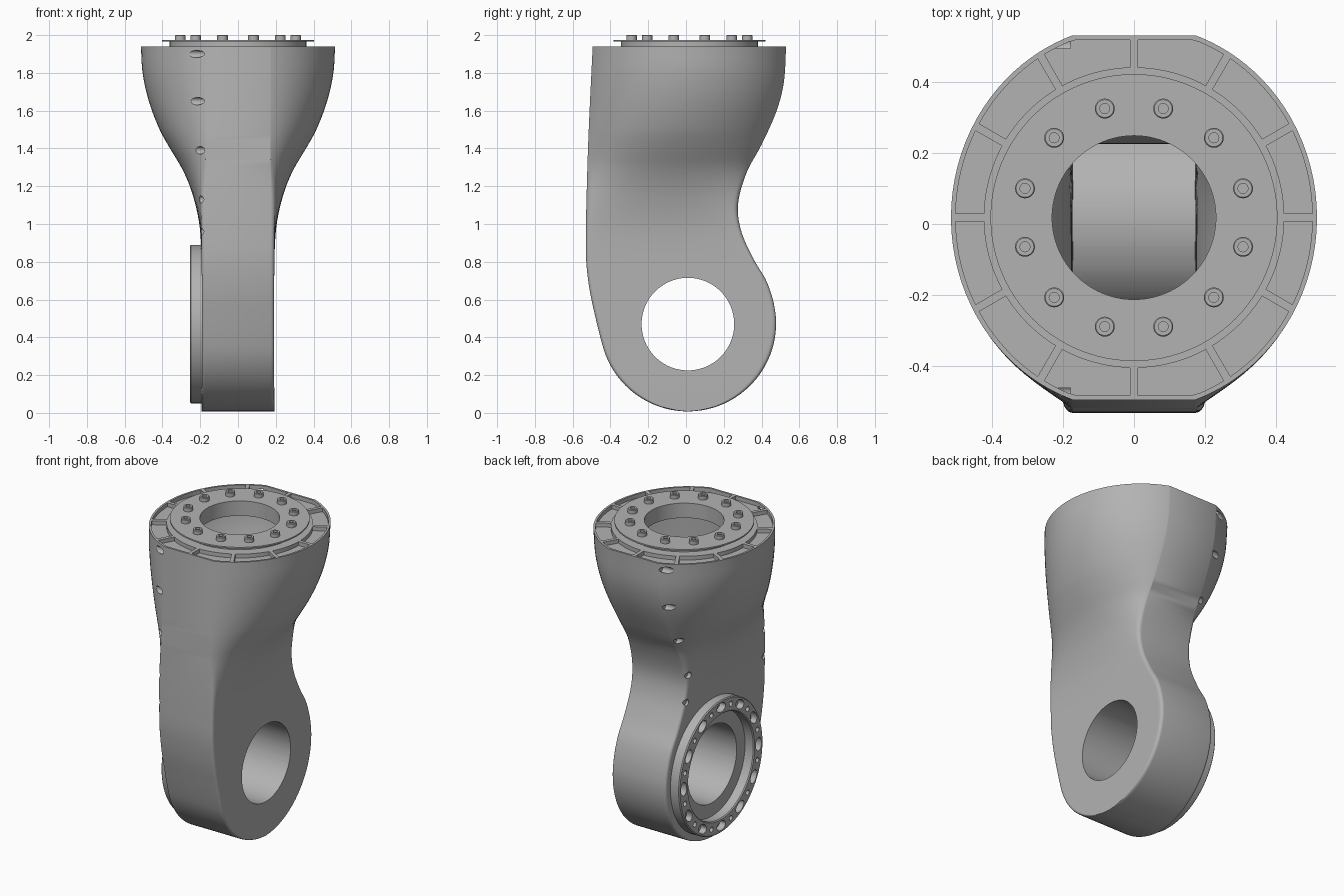
import bpy, bmesh
from math import sin, cos, pi, sqrt, radians
from mathutils import Matrix, Vector

cube = bpy.data.objects.get("Cube")
if cube:
    bpy.data.objects.remove(cube)

grey = bpy.data.materials.new("cast_grey")
grey.use_nodes = True
grey.diffuse_color = (0.45, 0.45, 0.45, 1)
grey.node_tree.nodes["Principled BSDF"].inputs["Base Color"].default_value = (0.45, 0.45, 0.45, 1)

AXIS_Y, AXIS_Z, END_R = 0.01, 0.475, 0.467   # rounded lower end
TOP_Y, TOP_Z = 0.018, 1.94                   # mounting face
FLAT = 0.172                                 # half width of the flat front band


# ---- helpers ----
def make(name, bm):
    bmesh.ops.recalc_face_normals(bm, faces=bm.faces)
    mesh = bpy.data.meshes.new(name)
    bm.to_mesh(mesh)
    bm.free()
    obj = bpy.data.objects.new(name, mesh)
    bpy.context.collection.objects.link(obj)
    mesh.materials.append(grey)
    return obj


def cut(obj, cutter):
    cutter.hide_render = True
    mod = obj.modifiers.new("cut", 'BOOLEAN')
    mod.operation, mod.solver, mod.object = 'DIFFERENCE', 'EXACT', cutter
    bpy.context.view_layer.objects.active = obj
    bpy.ops.object.modifier_apply(modifier=mod.name)
    bpy.data.objects.remove(cutter)


def smooth(obj):
    bpy.ops.object.select_all(action='DESELECT')
    obj.select_set(True)
    bpy.context.view_layer.objects.active = obj
    bpy.ops.object.shade_smooth_by_angle(angle=radians(28))


def add_cylinder(bm, start, end, r, segs=96, squash=None):
    start, end = Vector(start), Vector(end)
    d = end - start
    m = Matrix.Translation((start + end) / 2) @ d.to_track_quat('Z', 'Y').to_matrix().to_4x4()
    if squash:
        m = Matrix.Translation((start + end) / 2) @ squash @ m.to_3x3().to_4x4()
    bmesh.ops.create_cone(bm, cap_ends=True, segments=segs, radius1=r, radius2=r,
                          depth=d.length, matrix=m)


def cylinder(name, start, end, r, segs=96):
    bm = bmesh.new()
    add_cylinder(bm, start, end, r, segs)
    return make(name, bm)


def lathe(name, profile, place, segs=96):
    """Closed (radius, height) profile turned about z, then placed."""
    bm = bmesh.new()
    rings = [[bm.verts.new(place @ Vector((r * cos(2 * pi * i / segs), r * sin(2 * pi * i / segs), h)))
              for r, h in profile] for i in range(segs)]
    n = len(profile)
    for i in range(segs):
        a, b = rings[i], rings[(i + 1) % segs]
        for j in range(n):
            k = (j + 1) % n
            bm.faces.new((a[j], b[j], b[k], a[k]))
    return make(name, bm)


def curve(points, z):
    """Smooth interpolation through (z, value) points."""
    n = len(points)
    i = max(k for k in range(n - 1) if points[k][0] <= z or k == 0)

    def slope(k):
        (z0, v0), (z1, v1) = points[max(k - 1, 0)], points[min(k + 1, n - 1)]
        return (v1 - v0) / (z1 - z0)
    (z0, v0), (z1, v1) = points[i], points[i + 1]
    d = z1 - z0
    t = (z - z0) / d
    return ((2 * t**3 - 3 * t**2 + 1) * v0 + (t**3 - 2 * t**2 + t) * d * slope(i)
            + (3 * t**2 - 2 * t**3) * v1 + (t**3 - t**2) * d * slope(i + 1))


# ---- body outlines over height ----
FRONT = [(0.3, -0.423), (0.36, -0.443), (0.5, -0.478), (0.65, -0.51), (0.8, -0.528),
         (0.95, -0.53), (1.2, -0.525), (1.5, -0.515), (1.94, -0.494)]
BACK = [(0.52, 0.475), (0.6, 0.46), (0.7, 0.425), (0.81, 0.36), (0.96, 0.293), (1.1, 0.275),
        (1.27, 0.32), (1.42, 0.4), (1.6, 0.48), (1.75, 0.518), (1.94, 0.53)]
WIDTH = [(0, 0.192), (0.75, 0.192), (0.9, 0.196), (1.0, 0.205), (1.1, 0.225), (1.2, 0.255),
         (1.3, 0.3), (1.4, 0.36), (1.5, 0.415), (1.65, 0.472), (1.8, 0.505), (1.94, 0.514)]


def round_end(z):
    return sqrt(max(END_R**2 - (z - AXIS_Z)**2, 0))


def front_y(z):
    return AXIS_Y - round_end(z) if z < 0.36 else curve(FRONT, z)


def back_y(z):
    return AXIS_Y + round_end(z) if z < 0.52 else curve(BACK, z)


def section(z, inset_x, inset_y, n=44):
    """Flat front and back joined by sides that swell from slab to circle."""
    yf, yb = front_y(z) + inset_y, back_y(z) - inset_y
    h, c = (yb - yf) / 2, (yb + yf) / 2
    flat, half = FLAT - inset_x, curve(WIDTH, z) - inset_x
    s = min(max((z - 0.75) / 0.6, 0), 1)
    s = s * s * (3 - 2 * s)
    big = 1.06
    low = sqrt(big**2 - 1)
    r = min(0.02, h)
    side = []
    for i in range(n + 1):
        u = -cos(pi * i / n)
        disc = (sqrt(big**2 - u * u) - low) / (big - low)
        d = min(max((abs(u) * h - (h - r)) / r, 0), 1)
        slab = sqrt(1 - d * d)
        side.append((flat + (half - flat) * (s * disc + (1 - s) * slab), c + u * h))
    return side + [(-x, y) for x, y in reversed(side)]


def loft(name, heights, inset_x=0, inset_y=0):
    bm = bmesh.new()
    rings = [[bm.verts.new((x, y, z)) for x, y in section(z, inset_x, inset_y)] for z in heights]
    n = len(rings[0])
    for a, b in zip(rings, rings[1:]):
        for i in range(n):
            bm.faces.new((a[i], a[(i + 1) % n], b[(i + 1) % n], b[i]))
    bm.faces.new(rings[0])
    bm.faces.new(rings[-1])
    return make(name, bm)


def steps(a, b, n):
    return [a + (b - a) * i / n for i in range(n + 1)]


# ---- hollow body ----
lower = [AXIS_Z - END_R * cos(radians(t)) for t in steps(3, 87, 28)]
body = loft("arm_body", lower + steps(0.48, TOP_Z, 56))
cavity = loft("cavity", steps(0.1, 1.88, 60), 0.02, 0.05)
cut(cavity, cylinder("joint_tube", (-1, AXIS_Y, AXIS_Z), (1, AXIS_Y, AXIS_Z), 0.285))
cut(body, cavity)
cut(body, cylinder("joint_bore", (-1, AXIS_Y, 0.47), (1, AXIS_Y, 0.47), 0.245))
cut(body, cylinder("top_bore", (0, TOP_Y, 1.8), (0, TOP_Y, 2.2), 0.23))

# Sector pockets around the mounting face
bm = bmesh.new()
for k in range(12):
    a0, a1 = radians(30 * k), radians(30 * k + 30)
    inner, outer = [], []
    for t in steps(0, 1, 10):
        for ring, gap in ((inner, 0.011 / 0.42), (outer, 0.011 / 0.5)):
            a = a0 + gap + (a1 - a0 - 2 * gap) * t
            c, s = cos(a), sin(a)
            r = 0.422
            if ring is outer:
                r = min(1 / sqrt((c / 0.514)**2 + (s / 0.543)**2), 0.512 / max(abs(s), 0.01)) - 0.013
            ring.append((r * c, TOP_Y + r * s))
    loop = inner + outer[::-1]
    base = bm.faces.new([bm.verts.new((x, y, TOP_Z - 0.025)) for x, y in loop])
    up = bmesh.ops.extrude_face_region(bm, geom=[base])
    bmesh.ops.translate(bm, vec=(0, 0, 0.1), verts=[g for g in up["geom"] if isinstance(g, bmesh.types.BMVert)])
cut(body, make("pockets", bm))

# Screw bores along the seams of the right side
bm = bmesh.new()
for z in (1.9, 1.65, 1.39, 1.13, 0.96):
    for y in (front_y(z) + 0.022, back_y(z) - 0.022):
        add_cylinder(bm, (-0.7, y, z), (-0.178, y, z), 0.02, 20)
cut(body, make("screw_bores", bm))
smooth(body)

# ---- side flange with alternating bolt holes ----
to_side = Matrix.Translation((0, AXIS_Y, 0.47)) @ Matrix.Rotation(-pi / 2, 4, 'Y')
flange = lathe("side_flange", [(0.33, 0.185), (0.42, 0.185), (0.42, 0.249), (0.414, 0.255),
                               (0.336, 0.255), (0.33, 0.249)], to_side)
bm = bmesh.new()
for k in range(24):
    a = 2 * pi * k / 24
    y, z = AXIS_Y + 0.376 * cos(a), 0.47 + 0.376 * sin(a)
    if k % 2:
        add_cylinder(bm, (-0.3, y, z), (-0.215, y, z), 0.016, 16)
    else:
        spin = Matrix.Rotation(a, 4, 'X')
        stretch = spin @ Matrix.Diagonal((1, 0.85, 1.25, 1)) @ spin.inverted()
        add_cylinder(bm, (-0.3, y, z), (-0.215, y, z), 0.034, 24, stretch)
cut(flange, make("flange_holes", bm))
smooth(flange)

# ---- top mounting ring ----
ring = lathe("mounting_ring", [(0.23, 1.93), (0.362, 1.93), (0.362, 1.965), (0.403, 1.965),
                               (0.403, 1.974), (0.23, 1.974)], Matrix.Translation((0, TOP_Y, 0)))
smooth(ring)

# ---- socket bolts ----
for k in range(12):
    a = radians(15 + 30 * k)
    spot = Matrix.Translation((0.317 * cos(a), TOP_Y + 0.317 * sin(a), 0))
    bolt = lathe("ring_bolt_%d" % (k + 1), [(0, 1.96), (0.028, 1.96), (0.028, 1.997), (0.025, 2.0),
                                            (0.014, 2.0), (0.014, 1.985), (0, 1.985)], spot, 24)
    bm = bmesh.new()
    bm.from_mesh(bolt.data)
    bmesh.ops.remove_doubles(bm, verts=bm.verts, dist=0.0001)
    bmesh.ops.recalc_face_normals(bm, faces=bm.faces)
    bm.to_mesh(bolt.data)
    bm.free()
    smooth(bolt)
